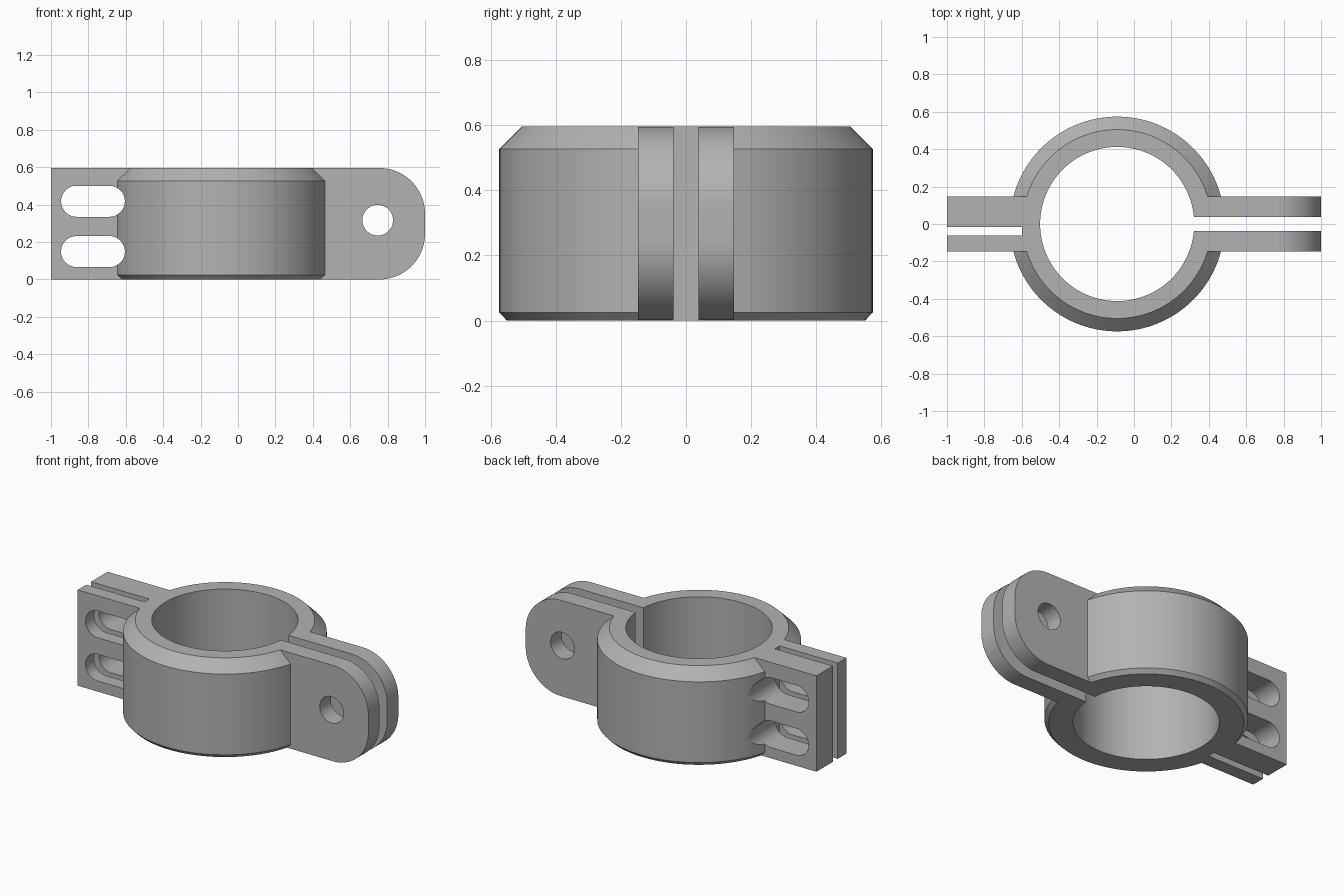
import bpy, bmesh, math
from mathutils import Matrix

if "Cube" in bpy.data.objects:
    bpy.data.objects.remove(bpy.data.objects["Cube"], do_unlink=True)

HEIGHT = 0.596
RING_X = -0.09
LUG_Y = 0.147

grey = bpy.data.materials.new("plain grey")
grey.use_nodes = True
grey.diffuse_color = (0.45, 0.45, 0.45, 1)
grey.node_tree.nodes["Principled BSDF"].inputs["Base Color"].default_value = grey.diffuse_color


def finish(name, bm):
    bmesh.ops.recalc_face_normals(bm, faces=bm.faces)
    mesh = bpy.data.meshes.new(name)
    bm.to_mesh(mesh)
    bm.free()
    mesh.materials.append(grey)
    obj = bpy.data.objects.new(name, mesh)
    bpy.context.collection.objects.link(obj)
    return obj


def lathe(name, profile, steps=128):
    """Solid of revolution about the ring axis from (radius, z) pairs."""
    bm = bmesh.new()
    rings = []
    for r, z in profile:
        rings.append([bm.verts.new((RING_X + r * math.cos(math.tau * i / steps),
                                    r * math.sin(math.tau * i / steps), z))
                      for i in range(steps)])
    for a, b in zip(rings, rings[1:]):
        for i in range(steps):
            j = (i + 1) % steps
            bm.faces.new((a[i], a[j], b[j], b[i]))
    bm.faces.new(rings[0])
    bm.faces.new(rings[-1])
    return finish(name, bm)


def plate(name, outline, y0, y1):
    """Outline of (x, z) pairs extruded from y0 to y1."""
    bm = bmesh.new()
    face = bm.faces.new([bm.verts.new((x, y0, z)) for x, z in outline])
    out = bmesh.ops.extrude_face_region(bm, geom=[face])
    verts = [v for v in out["geom"] if isinstance(v, bmesh.types.BMVert)]
    bmesh.ops.translate(bm, verts=verts, vec=(0, y1 - y0, 0))
    return finish(name, bm)


def box(x0, x1, z0, z1):
    return [(x0, z0), (x1, z0), (x1, z1), (x0, z1)]


def arc(cx, cz, r, start, end, n=24):
    return [(cx + r * math.cos(math.radians(start + (end - start) * i / n)),
             cz + r * math.sin(math.radians(start + (end - start) * i / n)))
            for i in range(n + 1)]


def combine(target, other, operation):
    mod = target.modifiers.new(operation, "BOOLEAN")
    mod.operation = operation
    mod.solver = "EXACT"
    mod.object = other
    bpy.context.view_layer.objects.active = target
    bpy.ops.object.modifier_apply(modifier=mod.name)
    bpy.data.objects.remove(other, do_unlink=True)


# Chamfered ring body
clamp = lathe("clamp_ring", [(0.55, 0), (0.574, 0.025), (0.574, 0.527), (0.505, HEIGHT)])

# Square slotted lug and rounded bolt lug
combine(clamp, plate("slotted_lug", box(-1, RING_X, 0, HEIGHT), -LUG_Y, LUG_Y), "UNION")
R = 0.245
rounded = ([(RING_X, 0)] + arc(1 - R, R, R, -90, 0)
           + arc(1 - R, HEIGHT - R, R, 0, 90) + [(RING_X, HEIGHT)])
combine(clamp, plate("bolt_lug", rounded, -LUG_Y, LUG_Y), "UNION")

# Bore and the two clamping gaps
combine(clamp, lathe("bore", [(0.412, -0.1), (0.412, 0.7)]), "DIFFERENCE")
combine(clamp, plate("bolt_gap", box(0, 1.1, -0.1, 0.7), -0.038, 0.038), "DIFFERENCE")
combine(clamp, plate("slot_gap", box(-1.1, -0.6, -0.1, 0.7), -0.062, -0.015), "DIFFERENCE")

# Bolt hole and two strap slots
combine(clamp, plate("bolt_hole", arc(0.747, 0.317, 0.082, 0, 352.5, 47), -1, 1), "DIFFERENCE")
for z in (0.149, 0.418):
    slot = arc(-0.688, z, 0.083, -90, 90) + arc(-0.863, z, 0.083, 90, 270)
    combine(clamp, plate("strap_slot", slot, -1, 1), "DIFFERENCE")

# Smooth the curved walls, keep the edges sharp
bpy.ops.object.select_all(action="DESELECT")
clamp.select_set(True)
bpy.context.view_layer.objects.active = clamp
bpy.ops.object.shade_smooth_by_angle(angle=math.radians(25))
clamp.name = "pipe_clamp"
